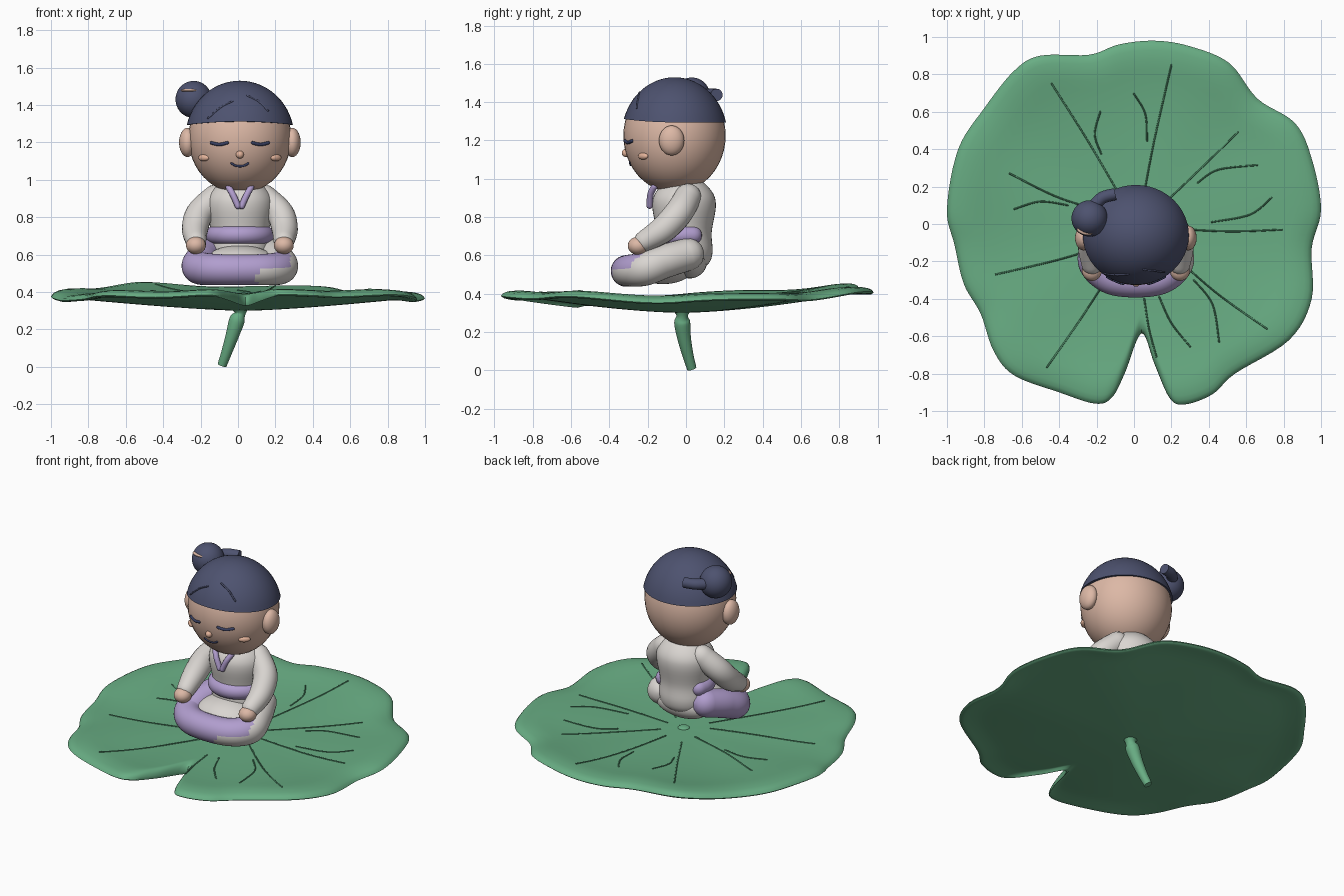
import bpy, bmesh
from math import sin, cos, pi, radians, sqrt, hypot, atan2
from mathutils import Vector

if "Cube" in bpy.data.objects:
    bpy.data.objects.remove(bpy.data.objects["Cube"])


def material(name, r, g, b):
    m = bpy.data.materials.new(name)
    m.use_nodes = True
    m.diffuse_color = (r, g, b, 1)
    m.node_tree.nodes["Principled BSDF"].inputs["Base Color"].default_value = (r, g, b, 1)
    return m


GREEN = material("leaf green", .14, .42, .23)
VEIN = material("vein green", .07, .24, .125)
SKIN = material("warm skin", .72, .48, .38)
BLUSH = material("blush peach", .78, .46, .33)
HAIR = material("navy hair", .075, .085, .16)
DARK = material("dark navy", .04, .05, .12)
WHITE = material("robe white", .70, .67, .64)
PURPLE = material("sash purple", .44, .34, .62)
CX = .01  # middle of the figure


def finish(name, bm, mats, rule=None):
    """Turn a bmesh into a smooth object, colouring faces by an optional rule."""
    bmesh.ops.recalc_face_normals(bm, faces=bm.faces)
    if rule:
        for f in bm.faces:
            f.material_index = rule(f.calc_center_median())
    me = bpy.data.meshes.new(name)
    bm.to_mesh(me)
    bm.free()
    for m in mats:
        me.materials.append(m)
    me.shade_smooth()
    me.set_sharp_from_angle(angle=radians(45))
    ob = bpy.data.objects.new(name, me)
    bpy.context.collection.objects.link(ob)
    return ob


def loft(name, rings, *mats, rule=None):
    """Skin a row of closed rings and cap both ends."""
    bm = bmesh.new()
    rows = [[bm.verts.new(p) for p in ring] for ring in rings]
    n = len(rows[0])
    for a, b in zip(rows, rows[1:]):
        for j in range(n):
            k = (j + 1) % n
            bm.faces.new((a[j], b[j], b[k], a[k]))
    bm.faces.new(rows[0])
    bm.faces.new(rows[-1])
    return finish(name, bm, mats, rule)


def ball(name, loc, size, mat, turn=0):
    bm = bmesh.new()
    bmesh.ops.create_uvsphere(bm, u_segments=40, v_segments=24, radius=1)
    ob = finish(name, bm, [mat])
    ob.location, ob.scale, ob.rotation_euler = loc, size, (0, 0, turn)


def spline(points, steps, closed=False):
    """Catmull-Rom curve through points of any dimension."""
    p = [Vector(q) for q in points]
    p = [p[-1]] + p + p[:2] if closed else [p[0]] + p + [p[-1]]
    out = []
    for a, b, c, d in zip(p, p[1:], p[2:], p[3:]):
        for i in range(steps):
            t = i / steps
            out.append((b * 2 + (c - a) * t + (a * 2 - b * 5 + c * 4 - d) * t * t
                        + (b * 3 - a - c * 3 + d) * t ** 3) / 2)
    return out if closed else out + [p[-2]]


def tube(name, points, *mats, sides=20, steps=6, rounded=True, rule=None):
    """Tube through (x, y, z, radius) points."""
    path = spline(points, steps)
    pos = [q.xyz for q in path]
    rad = [q.w for q in path]
    last = len(pos) - 1
    tans = [(pos[min(i + 1, last)] - pos[max(i - 1, 0)]).normalized() for i in range(last + 1)]
    stations = list(zip(pos, tans, rad))
    if rounded:
        dome = [radians(a) for a in (84, 60, 40, 20)]
        head = [(pos[0] - tans[0] * rad[0] * sin(a), tans[0], rad[0] * cos(a)) for a in dome]
        tail = [(pos[-1] + tans[-1] * rad[-1] * sin(a), tans[-1], rad[-1] * cos(a)) for a in dome]
        stations = head + stations + tail[::-1]
    side = tans[0].orthogonal()
    rings = []
    for c, t, r in stations:
        side = (side - t * side.dot(t)).normalized()
        other = t.cross(side)
        rings.append([c + (side * cos(2 * pi * j / sides) + other * sin(2 * pi * j / sides)) * r
                      for j in range(sides)])
    return loft(name, rings, *mats, rule=rule)


# Lotus leaf: flat top, bowl-shaped underside, drooping wavy rim and a notch
HUB = (.03, -.02)
OUTLINE = [(-1, .08), (-.94, .4), (-.8, .62), (-.64, .82), (-.5, .9), (-.24, .905), (-.08, .96),
           (.11, .98), (.3, .95), (.51, .86), (.66, .67), (.86, .54), (.95, .35), (1, .08),
           (.95, -.13), (.95, -.4), (.83, -.62), (.54, -.8), (.42, -.91), (.27, -.965),
           (.19, -.93), (.11, -.75), (.04, -.585), (-.05, -.8), (-.12, -.93), (-.21, -.96),
           (-.4, -.9), (-.64, -.81), (-.75, -.68), (-.82, -.48), (-.91, -.32), (-.96, -.11)]


def leaf_z(x, y, under=0):
    """Leaf height, blending from the top (0) to the underside (1)."""
    r, a = hypot(x - HUB[0], y - HUB[1]), atan2(y, x)
    wave = .02 * cos(2 * a - radians(200)) + .01 * sin(a) + .007 * sin(7 * a)
    top, bottom = .385 + .05 * r ** 4, .3 + .1 * r ** 1.5
    return top + (bottom - top) * under + wave * r * r


rim = spline(OUTLINE, 6, closed=True)
section = [(t / 20, 0) for t in range(1, 20)]
section += [(.975, .05), (.99, .2), (1, .5), (.99, .8), (.97, .95)]
section += [(t / 20, 1) for t in range(19, 0, -1)]
rings = []
for t, under in section:
    droop = .033 * max(0, (t - .85) / .15) ** 2
    ring = [(HUB[0] + (p.x - HUB[0]) * t, HUB[1] + (p.y - HUB[1]) * t) for p in rim]
    rings.append([(x, y, leaf_z(x, y, under) - droop) for x, y in ring])
loft("lotus_leaf", rings, GREEN)
ball("leaf_hub", (*HUB, .385), (.035, .035, .012), GREEN)

# Leaf veins: long ones from the hub, short curved ones between
VEINS = [[(-.08, .16), (-.25, .45), (-.44, .75)], [(.05, .14), (.11, .455), (.2, .85)],
         [(.13, .08), (.35, .29), (.555, .49)], [(.15, -.02), (.5, -.04), (.79, -.03)],
         [(.15, -.11), (.43, -.36), (.71, -.56)], [(-.06, -.16), (-.28, -.5), (-.465, -.765)],
         [(-.11, -.1), (-.4, -.19), (-.74, -.27)], [(-.1, .05), (-.4, .14), (-.665, .27)],
         [(-.175, .375), (-.21, .48), (-.18, .6)], [(0, .695), (.06, .59), (.07, .445)],
         [(.34, .22), (.45, .29), (.66, .315)], [(.415, .01), (.62, .05), (.735, .14)],
         [(-.355, .1), (-.5, .12), (-.64, .08)], [(.055, -.4), (.08, -.56), (.12, -.71)],
         [(.135, -.39), (.2, -.53), (.3, -.655)], [(.32, -.3), (.42, -.43), (.455, -.63)]]
for vein in VEINS:
    path = [(p.x, p.y, leaf_z(p.x, p.y), .0045) for p in spline(vein, 8)]
    tube("leaf_vein", path, VEIN, sides=8, steps=1)

# Stem with a flared collar under the leaf
tube("stem", [(.01, -.02, .32, .055), (.01, -.02, .285, .03), (-.005, -.02, .25, .042),
              (-.03, -.01, .17, .036), (-.06, .01, .08, .029), (-.085, .03, .01, .025)],
     GREEN, rounded=False)

# Torso: elliptical lathe
profile = [(.52, .08), (.56, .14), (.62, .16), (.72, .155), (.85, .178), (.92, .165), (.98, .11), (1.01, .05)]
loft("torso", [[(CX + r * cos(a), -.01 + .93 * r * sin(a), z)
                for a in (2 * pi * j / 40 for j in range(40))] for z, r in spline(profile, 5)], WHITE)
ball("hips", (CX, .02, .57), (.19, .09, .09), WHITE)
ball("lap", (CX, -.12, .55), (.2, .17, .1), WHITE)

# Crossed legs: one folded tube, purple except the left thigh and knee
half = [(.16, .01, .605, .085), (.205, -.11, .57, .088), (.217, -.215, .53, .088), (.11, -.3, .52, .083)]
legs = [(CX - x, y, z, r) for x, y, z, r in half] + [(CX + x, y, z, r) for x, y, z, r in half[::-1]]


def leg_colour(c):
    patch = c.z > .53 and c.y < -.23 and c.x < .28
    return 0 if c.x < .1 + .2 * max(0, c.z - .47) or patch else 1


tube("crossed_legs", legs, PURPLE, WHITE, sides=32, steps=10, rule=leg_colour)

# Sash around the front and sides of the waist
arc = [radians(a) for a in range(-200, 21, 20)]
tube("sash", [(CX + .135 * cos(a), -.01 + .13 * sin(a), .705, .049) for a in arc], PURPLE, steps=3)

# Arms, hands, ears and collar, mirrored
for s, side in ((-1, "right"), (1, "left")):
    tube(side + "_arm", [(CX + s * x, y, z, r) for x, y, z, r in (
        (.13, .01, .905, .07), (.215, -.04, .82, .074), (.24, -.12, .735, .07), (.235, -.215, .675, .056))], WHITE)
    ball(side + "_hand", (CX + s * .235, -.25, .65), (.053, .054, .047), SKIN)
    ball(side + "_ear", (CX + s * .28, -.075, 1.2), (.045, .066, .078), SKIN)
    tube(side + "_collar", [(CX + s * x, y, z, .017) for x, y, z in (
        (.06, -.165, .96), (.037, -.185, .92), (.01, -.19, .86))], PURPLE, sides=12)

# Head
HEAD, SIZE = Vector((CX, -.06, 1.225)), Vector((.275, .267, .297))
CAP = Vector((.291, .276, .305))
ball("head", HEAD, SIZE, SKIN)


def on_front(x, z, size=SIZE):
    """Point on the front of the head, x measured from its middle."""
    depth = sqrt(1 - (x / size.x) ** 2 - ((z - HEAD.z) / size.z) ** 2)
    return CX + x, HEAD.y - size.y * depth, z


def stroke(name, points, r, mat, size=SIZE):
    tube(name, [(*on_front(p.x, p.y, size), r) for p in spline(points, 4)], mat, sides=10, steps=1)


# Hair cap with a hairline that lifts slightly at the front
rings = []
for k in range(15):
    ring = []
    for j in range(48):
        a = 2 * pi * j / 48
        low = .23 + .06 * max(0, -sin(a)) ** 2
        f = low + (1.56 - low) * k / 14
        ring.append((HEAD.x + CAP.x * cos(f) * cos(a), HEAD.y + CAP.y * cos(f) * sin(a), HEAD.z + CAP.z * sin(f)))
    rings.append(ring)
loft("hair_cap", rings, HAIR)
stroke("hair_strand", [(-.04, 1.42), (-.1, 1.39), (-.17, 1.33)], .005, HAIR, CAP)
stroke("hair_strand", [(.04, 1.45), (.1, 1.42), (.15, 1.37)], .005, HAIR, CAP)

# Side bun with its loose end and small pin
ball("hair_bun", (-.237, .03, 1.43), (.097, .097, .099), HAIR)
tube("bun_tail", [(-.22, .09, 1.435, .034), (-.17, .14, 1.438, .033), (-.1, .16, 1.438, .032)], HAIR, rounded=False)
ball("bun_pin", (-.262, -.038, 1.478), (.044, .02, .009), SKIN, -.25)

# Face
for s, side in ((-1, "right"), (1, "left")):
    mid = s * .11
    stroke(side + "_closed_eye", [(mid - .042, 1.198), (mid, 1.189), (mid + .042, 1.198)], .009, DARK)
    ball(side + "_cheek", on_front(s * .193, 1.118), (.036, .016, .018), BLUSH, s * .7)
ball("nose", on_front(0, 1.135), (.021, .021, .021), BLUSH)
stroke("mouth", [(-.044, 1.088), (-.025, 1.077), (0, 1.073), (.025, 1.077), (.044, 1.088)], .006, DARK)
